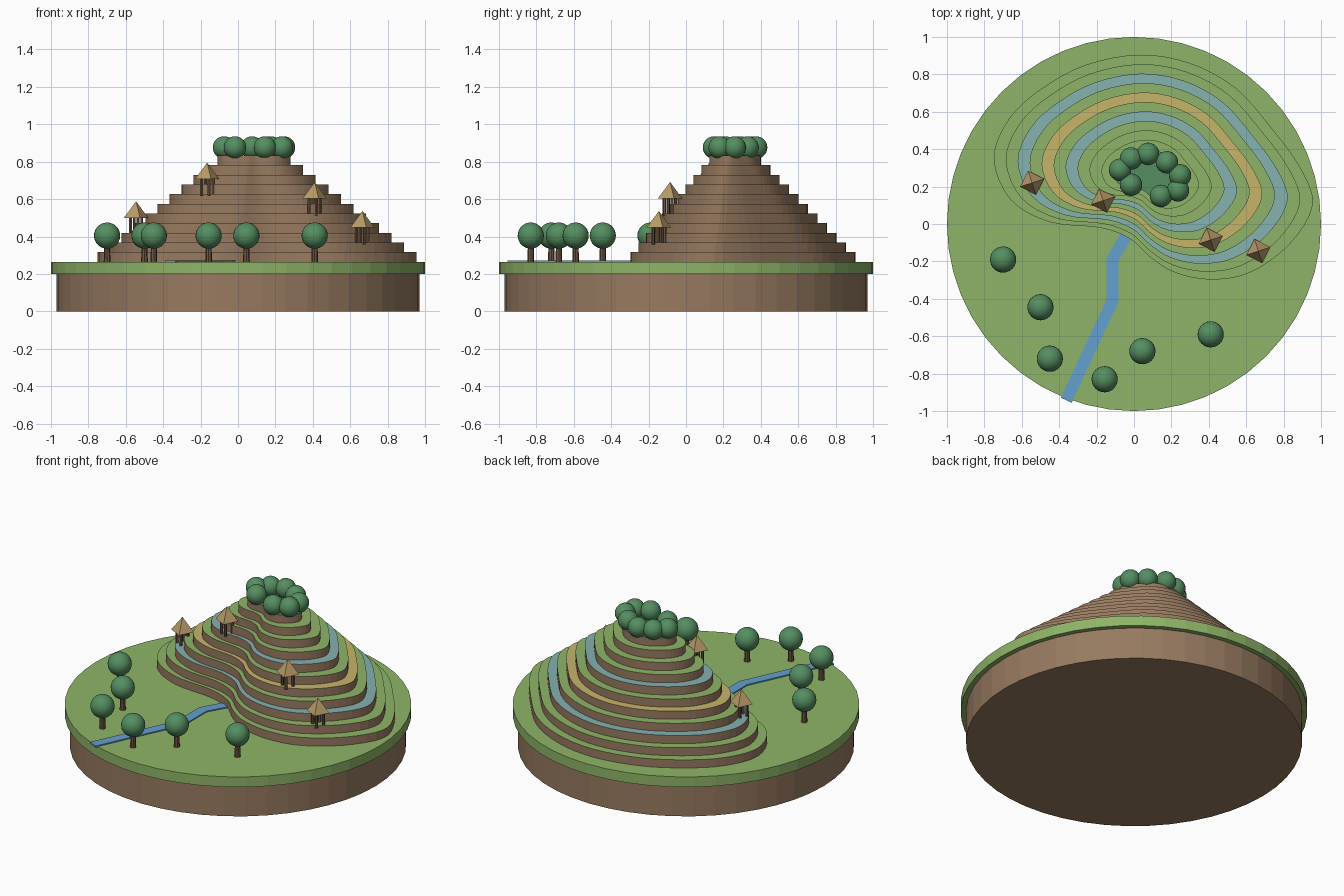
import bpy
import bmesh
from math import sin, cos, pi, radians
from mathutils import Vector

if "Cube" in bpy.data.objects:
    bpy.data.objects.remove(bpy.data.objects["Cube"], do_unlink=True)


def material(name, color):
    mat = bpy.data.materials.new(name)
    mat.use_nodes = True
    mat.diffuse_color = (*color, 1)
    mat.node_tree.nodes["Principled BSDF"].inputs["Base Color"].default_value = (*color, 1)
    return mat


GRASS = material("grass green", (0.275, 0.456, 0.138))
EARTH = material("earth brown", (0.31, 0.195, 0.118))
PADDY = material("paddy blue", (0.235, 0.445, 0.435))
CROP = material("crop yellow", (0.565, 0.456, 0.144))
WATER = material("river blue", (0.127, 0.352, 0.61))
LEAF = material("leaf green", (0.09, 0.27, 0.12))
THATCH = material("thatch tan", (0.48, 0.33, 0.14))
WOOD = material("wood brown", (0.15, 0.09, 0.056))

GROUND = 0.265
STEP = 0.0517


def finish(name, bm, mats, smooth=False):
    bmesh.ops.recalc_face_normals(bm, faces=bm.faces)
    mesh = bpy.data.meshes.new(name)
    bm.to_mesh(mesh)
    bm.free()
    for mat in mats:
        mesh.materials.append(mat)
    for face in mesh.polygons:
        face.use_smooth = smooth
        # Second material goes on upward faces
        if len(mats) > 1 and face.normal.z > 0.9:
            face.material_index = 1
    obj = bpy.data.objects.new(name, mesh)
    bpy.context.collection.objects.link(obj)
    return obj


def prism(name, outline, bottom, top, mats):
    bm = bmesh.new()
    base = bm.faces.new([bm.verts.new((x, y, bottom)) for x, y in outline])
    lid = bmesh.ops.extrude_face_region(bm, geom=[base], use_keep_orig=True)["geom"]
    for v in lid:
        if isinstance(v, bmesh.types.BMVert):
            v.co.z = top
    return finish(name, bm, mats)


def cone(name, sides, r1, r2, center, z0, z1, mat, turn=0.0):
    bm = bmesh.new()
    bmesh.ops.create_cone(bm, cap_ends=True, segments=sides, radius1=r1, radius2=r2, depth=z1 - z0)
    obj = finish(name, bm, [mat])
    obj.location = (*center, (z0 + z1) / 2)
    obj.rotation_euler.z = turn
    return obj


def ball(name, radius, center, mat):
    bm = bmesh.new()
    bmesh.ops.create_uvsphere(bm, u_segments=24, v_segments=14, radius=radius)
    obj = finish(name, bm, [mat], smooth=True)
    obj.location = center


def closed_curve(points, steps):
    # Smooth closed curve through the points
    pts = [Vector(p) for p in points]
    n, out = len(pts), []
    for i in range(n):
        a, b, c, d = (pts[(i + k) % n] for k in (-1, 0, 1, 2))
        for s in range(steps):
            t = s / steps
            out.append(b + (c - a) * t / 2 + (a - b * 2.5 + c * 2 - d / 2) * t ** 2
                       + (b * 1.5 - a / 2 - c * 1.5 + d / 2) * t ** 3)
    return out


# Round island
def circle(radius):
    return [(radius * cos(k * pi / 24), radius * sin(k * pi / 24)) for k in range(48)]


prism("earth_base", circle(0.97), 0, 0.21, [EARTH])
prism("grass_plate", circle(1), 0.2, GROUND, [GRASS])

# Stepped hill: one bean outline shrinking towards the summit
foot = closed_curve([
    (-0.75, 0.35), (-0.66, 0.13), (-0.45, 0.01), (-0.18, -0.02), (-0.02, -0.08), (0.09, -0.18),
    (0.22, -0.26), (0.41, -0.297), (0.62, -0.26), (0.83, -0.11), (0.955, 0.1), (0.89, 0.3),
    (0.73, 0.52), (0.54, 0.73), (0.3, 0.86), (0.03, 0.905), (-0.26, 0.85), (-0.5, 0.72),
    (-0.67, 0.56)], 4)
summit = Vector((0.08, 0.25))
tops = {2: PADDY, 4: CROP, 6: PADDY, 10: LEAF}
for i in range(11):
    scale = 1 - 0.0771 * i
    outline = [summit + (p - summit) * scale for p in foot]
    z = GROUND + STEP * i
    prism(f"terrace_{i + 1}", outline, z - 0.01, z + STEP, [EARTH, tops.get(i, GRASS)])

# River ribbon with mitred bends
path = [Vector(p) for p in ((-0.03, -0.04), (-0.115, -0.19), (-0.115, -0.41), (-0.362, -0.942))]
left, right = [], []
for i, p in enumerate(path):
    d_in = (p - path[i - 1]).normalized() if i else (path[1] - p).normalized()
    d_out = (path[i + 1] - p).normalized() if i < len(path) - 1 else d_in
    tangent = (d_in + d_out).normalized()
    side = Vector((-tangent.y, tangent.x)) * 0.032 / tangent.dot(d_in)
    left.append(p + side)
    right.append(p - side)
prism("river", left + right[::-1], GROUND - 0.003, GROUND + 0.007, [WATER])

# Meadow trees
for i, spot in enumerate([(-0.7, -0.19), (-0.5, -0.445), (-0.45, -0.72),
                          (-0.157, -0.83), (0.045, -0.68), (0.41, -0.59)]):
    cone(f"tree_trunk_{i + 1}", 8, 0.018, 0.015, spot, GROUND, 0.37, WOOD)
    ball(f"tree_crown_{i + 1}", 0.07, (*spot, 0.405), LEAF)

# Summit grove
for i, spot in enumerate([(-0.075, 0.29), (-0.016, 0.35), (0.075, 0.375), (0.176, 0.33),
                          (0.246, 0.26), (0.235, 0.18), (0.144, 0.15), (-0.016, 0.21)]):
    ball(f"grove_crown_{i + 1}", 0.06, (*spot, 0.876), LEAF)

# Stilt huts with pyramid roofs, each on a terrace level
TURN = radians(18)
for i, (x, y, level) in enumerate([(-0.545, 0.22, 3), (-0.165, 0.125, 7),
                                   (0.41, -0.085, 5), (0.665, -0.145, 2)]):
    z = GROUND + STEP * level
    cone(f"hut_roof_{i + 1}", 4, 0.068, 0, (x, y), z + 0.08, z + 0.168, THATCH, TURN)
    for k in range(4):
        a = TURN + k * pi / 2
        spot = (x + 0.032 * cos(a), y + 0.032 * sin(a))
        cone(f"hut_post_{i + 1}_{k + 1}", 6, 0.009, 0.009, spot, z - 0.01, z + 0.085, WOOD)
